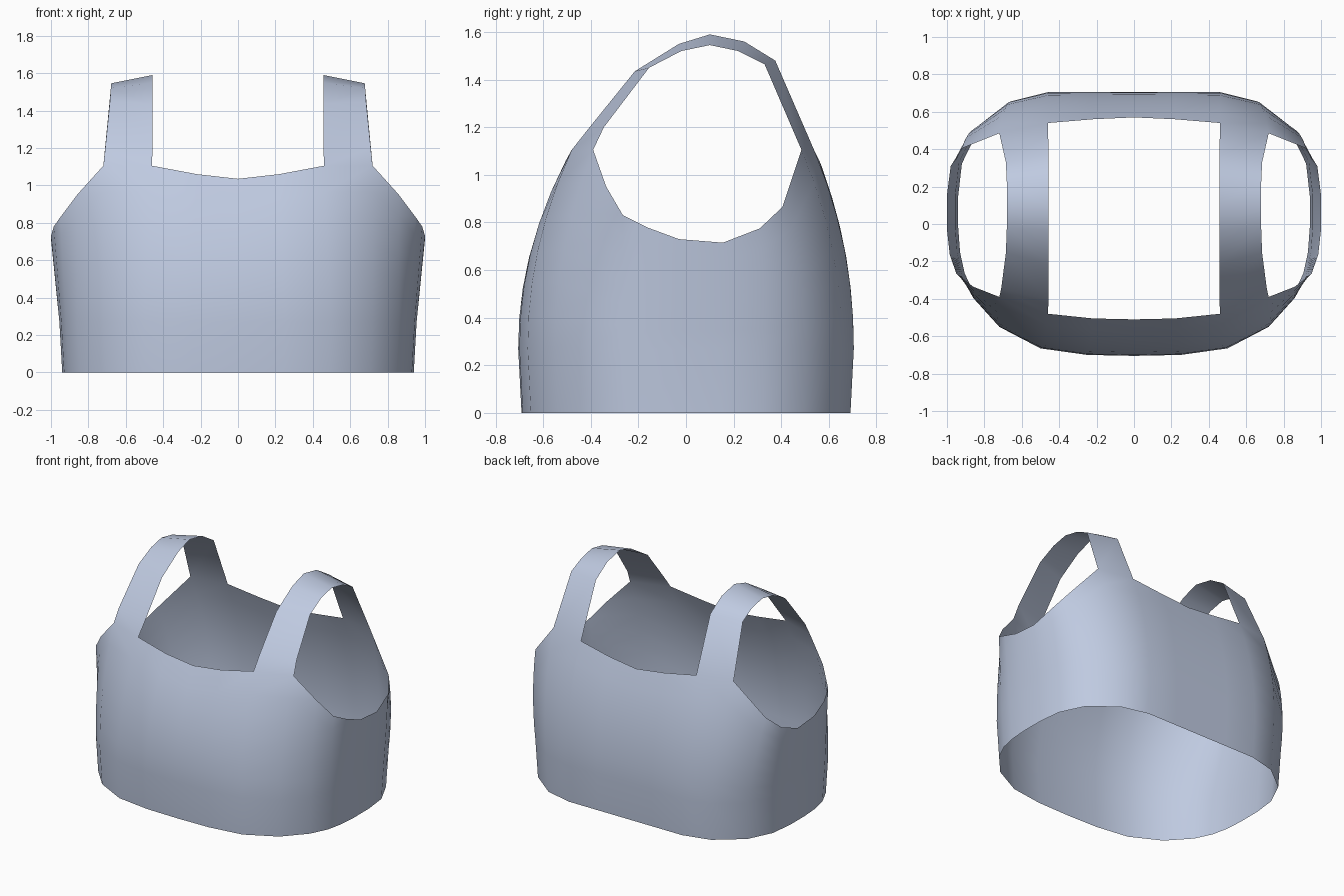
import bpy, bmesh

fabric = bpy.data.materials.new("pale blue fabric")
fabric.diffuse_color = (0.52, 0.59, 0.75, 1)

# Half outline, front centre round to back centre:
# (waist x, waist y, top edge x, top edge y, top edge z)
COLUMNS = [
    (0.00, -0.705, 0.00, -0.51, 1.035), (0.25, -0.70, 0.22, -0.505, 1.06),
    (0.50, -0.665, 0.46, -0.48, 1.105), (0.72, -0.55, 0.72, -0.39, 1.105),
    (0.86, -0.395, 0.86, -0.335, 0.95), (0.92, -0.27, 0.95, -0.265, 0.83),
    (0.945, -0.155, 0.985, -0.165, 0.78), (0.955, -0.02, 1.00, -0.03, 0.73),
    (0.955, 0.155, 1.00, 0.155, 0.715), (0.935, 0.33, 0.98, 0.31, 0.775),
    (0.85, 0.505, 0.92, 0.405, 0.865), (0.66, 0.655, 0.72, 0.485, 1.105),
    (0.46, 0.705, 0.46, 0.54, 1.10), (0.22, 0.705, 0.22, 0.56, 1.06),
    (0.00, 0.705, 0.00, 0.57, 1.035)]
FRONT, BACK = 2, 11          # columns where the strap starts and ends
WAIST = 0.27
ROWS = 6

# Strap stations: (inner y, inner z, outer x, outer y, outer z)
STRAP = [
    (-0.405, 1.20, 0.71, -0.345, 1.20), (-0.215, 1.435, 0.685, -0.155, 1.45),
    (-0.03, 1.55, 0.68, -0.02, 1.52), (0.10, 1.59, 0.68, 0.10, 1.545),
    (0.245, 1.56, 0.68, 0.22, 1.52), (0.375, 1.48, 0.685, 0.33, 1.465)]

bm = bmesh.new()

# Body: hem, waist, then rows curving in to the neckline and armhole
grid = []
for wx, wy, tx, ty, tz in COLUMNS:
    col = [bm.verts.new((wx * 0.984, wy * 0.98, 0)), bm.verts.new((wx, wy, WAIST))]
    for r in range(1, ROWS + 1):
        s = r / ROWS
        col.append(bm.verts.new((wx + (tx - wx) * s,
                                 wy + (ty - wy) * s ** 2.1,
                                 WAIST + (tz - WAIST) * s)))
    grid.append(col)
for a, b in zip(grid, grid[1:]):
    for r in range(ROWS + 1):
        bm.faces.new((a[r], b[r], b[r + 1], a[r + 1]))

# Shoulder strap: a ribbon joined to the front and back top edges
pairs = [(grid[FRONT][-1], grid[FRONT + 1][-1])]
for iy, iz, ox, oy, oz in STRAP:
    pairs.append((bm.verts.new((0.457, iy, iz)), bm.verts.new((ox, oy, oz))))
pairs.append((grid[BACK + 1][-1], grid[BACK][-1]))
for (i0, o0), (i1, o1) in zip(pairs, pairs[1:]):
    bm.faces.new((i0, o0, o1, i1))

for f in bm.faces:
    f.smooth = True
mesh = bpy.data.meshes.new("cropped_vest")
bm.to_mesh(mesh)
bm.free()
mesh.materials.append(fabric)
vest = bpy.data.objects.new("cropped_vest", mesh)
bpy.context.collection.objects.link(vest)

# Other half
mirror = vest.modifiers.new("mirror", 'MIRROR')
mirror.use_clip = True
mirror.merge_threshold = 0.001
